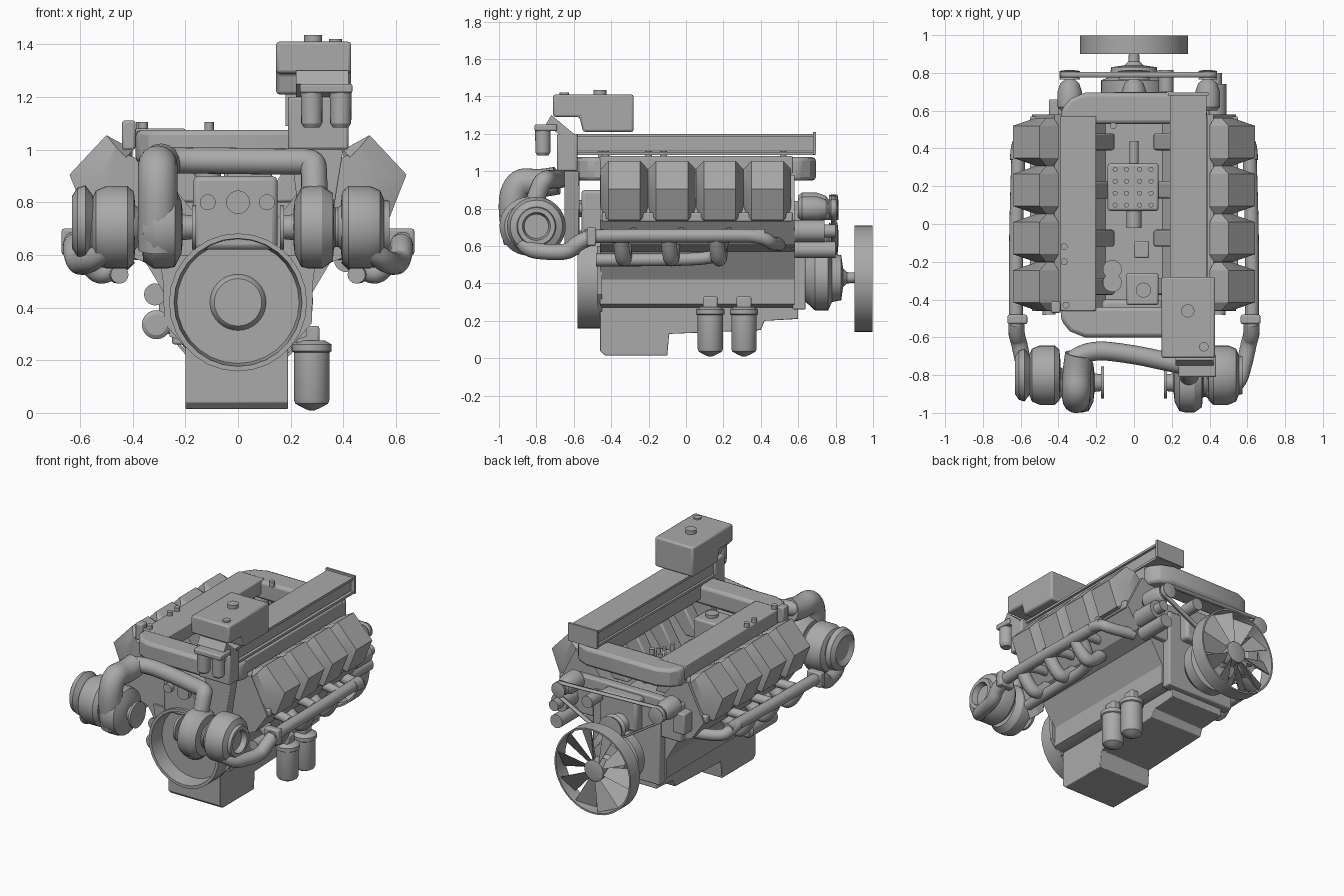
import bpy, bmesh
from math import sin, cos, pi, radians
from mathutils import Vector
from mathutils.geometry import convex_hull_2d

old = bpy.data.objects.get("Cube")
if old:
    bpy.data.objects.remove(old)

grey = bpy.data.materials.new("engine_grey")
grey.use_nodes = True
COLOUR = (0.4, 0.4, 0.4, 1)
grey.diffuse_color = COLOUR
for node in grey.node_tree.nodes:
    if node.type == 'BSDF_PRINCIPLED':
        node.inputs["Base Color"].default_value = COLOUR


def add(name, mesh, bevel=0):
    mesh.materials.clear()
    mesh.materials.append(grey)
    mesh.shade_smooth()
    mesh.set_sharp_from_angle(angle=radians(27))
    ob = bpy.data.objects.new(name, mesh)
    bpy.context.scene.collection.objects.link(ob)
    if bevel:
        mod = ob.modifiers.new("edge_bevel", 'BEVEL')
        mod.width, mod.segments = bevel, 2
    return ob


def loft(name, rings, bevel=0, loop=False, caps=True):
    bm = bmesh.new()
    rows = [[bm.verts.new(p) for p in ring] for ring in rings]
    n = len(rows[0])
    pairs = list(zip(rows, rows[1:])) + ([(rows[-1], rows[0])] if loop else [])
    for a, b in pairs:
        for i in range(n):
            j = (i + 1) % n
            bm.faces.new((a[i], a[j], b[j], b[i]))
    if caps and not loop:
        bm.faces.new(rows[0])
        bm.faces.new(rows[-1])
    bmesh.ops.recalc_face_normals(bm, faces=bm.faces)
    mesh = bpy.data.meshes.new(name)
    bm.to_mesh(mesh)
    bm.free()
    return add(name, mesh, bevel)


def place(axis, t, a, b):
    return {'x': (t, a, b), 'y': (a, t, b), 'z': (a, b, t)}[axis]


def prism(name, pts, axis, lo, hi, bevel=0, caps=True):
    return loft(name, [[place(axis, t, a, b) for a, b in pts] for t in (lo, hi)], bevel, caps=caps)


def box(name, x, y, z, bevel=0.008):
    (a, b), (c, d) = x, y
    return prism(name, [(a, c), (b, c), (b, d), (a, d)], 'z', *z, bevel)


def lathe(name, profile, axis, ca, cb, sides=32, sign=1, loop=False):
    rings = [[place(axis, t * sign, ca + r * cos(2 * pi * i / sides), cb + r * sin(2 * pi * i / sides))
              for i in range(sides)] for t, r in profile]
    return loft(name, rings, loop=loop)


def cyl(name, axis, lo, hi, ca, cb, r, sides=20):
    return lathe(name, [(lo, r), (hi, r)], axis, ca, cb, sides)


def tube(name, pts, r, sx=1):
    cu = bpy.data.curves.new(name, 'CURVE')
    cu.dimensions, cu.bevel_depth, cu.bevel_resolution, cu.use_fill_caps = '3D', r, 6, True
    sp = cu.splines.new('NURBS')
    sp.points.add(len(pts) - 1)
    for p, (x, y, z) in zip(sp.points, pts):
        p.co = (x * sx, y, z, 1)
    sp.use_endpoint_u, sp.order_u, sp.resolution_u = True, 3, 6
    tmp = bpy.data.objects.new(name + "_path", cu)
    bpy.context.scene.collection.objects.link(tmp)
    bpy.context.view_layer.update()
    mesh = bpy.data.meshes.new_from_object(tmp.evaluated_get(bpy.context.evaluated_depsgraph_get()))
    bpy.data.objects.remove(tmp)
    return add(name, mesh)


# Block with V shaped banks and stepped oil pan
half = [(.2, .27), (.26, .29), (.26, .42), (.35, .57), (.45, .61), (.54, .74), (.42, .98), (.31, .94), (.15, .74)]
prism("engine_block", half + [(-x, z) for x, z in reversed(half)], 'y', -.46, .58)
pan = [(-.46, .28), (-.46, .04), (-.435, .015), (-.1, .015), (-.09, .13), (.4, .15), (.42, .2), (.6, .21), (.6, .28)]
prism("oil_pan", pan, 'x', -.2, .19, .004)

# Bell housing and flywheel
lathe("bell_housing", [(-.58, .243), (-.58, .262), (-.46, .262), (-.46, .23)], 'y', 0, .42, 28, loop=True)
cyl("housing_wall", 'y', -.48, -.45, 0, .42, .25, 28)
lathe("flywheel_hub", [(-.51, .05), (-.51, .09), (-.5, .1), (-.47, .11)], 'y', 0, .42)
ear = [(.2, .25), (.28, .34), (.285, .5), (.3, .6)]
prism("housing_flange", ear + [(-x, z) for x, z in reversed(ear)], 'y', -.475, -.45)
box("front_gear_case", (-.17, .15), (-.56, -.4), (.62, .9), .02)
for x, r in ((-.115, .03), (0, .045), (.11, .03)):
    cyl("gear_case_boss", 'y', -.59, -.55, x, .8, r)

# Faceted valve covers and everything mirrored across the banks
section = [(.40, 1.0), (.5, 1.055), (.64, .905), (.575, .74), (.40, .72)]
centre = Vector((.44, .87))
cover_y = [-.33, -.075, .18, .435]
ends = (-.127, -.085, .085, .127)
for s in (1, -1):
    for y in cover_y:
        rings = []
        for d in ends:
            k = .4 if abs(d) > .1 else 1
            rings.append([(s * (centre.x + (x - centre.x) * k), y + d,
                           centre.y + (z - centre.y) * (k + (1 - k) * .6)) for x, z in section])
        loft("valve_cover", rings)
        prism("intake_runner", [(s * x, z) for x, z in ((.1, .8), (.22, 1.0), (.36, 1.0), (.24, .8))],
              'y', y - .045, y + .045, .01)
    box("cover_rail", sorted((s * .38, s * .55)), (-.45, .57), (.73, .78))
    box("intake_rail", sorted((s * .2, s * .39)), (-.46, .57), (.985, 1.08), .006)

    # Exhaust manifold
    tube("exhaust_log", [(.61, .42, .655), (.625, 0, .655), (.625, -.42, .655), (.625, -.54, .65)], .037, s)
    tube("exhaust_downpipe", [(.62, -.5, .65), (.625, -.58, .62), (.61, -.62, .57), (.59, -.72, .565),
                              (.55, -.86, .58), (.48, -.88, .64)], .043, s)
    tube("exhaust_tail", [(.62, .34, .655), (.62, .42, .645), (.58, .46, .61), (.42, .5, .61)], .036, s)
    tube("lower_log", [(.45, -.48, .525), (.46, -.2, .525), (.46, .08, .53), (.5, .18, .55), (.58, .2, .64)], .034, s)
    for y in cover_y[:3]:
        tube("exhaust_elbow", [(.42, y, .6), (.5, y, .52), (.56, y - .01, .55), (.6, y - .02, .64)], .042, s)
        tube("exhaust_port", [(.45, y + .05, .67), (.54, y + .05, .67), (.6, y + .03, .66)], .03, s)
    box("log_flange", sorted((s * .565, s * .67)), (-.53, -.48), (.6, .7), .01)

    # Turbocharger
    lathe("turbine_housing", [(.39, .08), (.395, .135), (.42, .157), (.5, .157), (.54, .14), (.555, .105), (.575, .1),
                              (.575, .075), (.54, .065)], 'x', -.8, .705, sign=s)
    hub = ('x', -.84, .705)
    lathe("turbo_bearing", [(.34, .1), (.37, .075), (.38, .075), (.41, .1)], *hub, sign=s)
    lathe("compressor_housing", [(.21, .055), (.215, .1), (.24, .15), (.27, .157), (.32, .157), (.36, .13), (.365, .07)],
          *hub, sign=s)
    lathe("compressor_inlet", [(.16, .03), (.16, .085), (.175, .085), (.175, .045), (.22, .05)], *hub, sign=s)

# The two turbochargers join in one charge pipe
lathe("turbine_outlet", [(-.55, .1), (-.58, .14), (-.61, .13), (-.63, .1), (-.61, .07)], 'x', -.8, .725)
tube("compressor_scroll", [(-.305, -.9, .62), (-.305, -.94, .8), (-.305, -.9, .95), (-.305, -.78, .93),
                           (-.29, -.69, .95)], .075)
tube("charge_pipe", [(-.32, -.72, .96), (-.25, -.66, .96), (0, -.69, .957), (.18, -.73, .955), (.28, -.75, .955),
                     (.29, -.78, .93), (.29, -.82, .8)], .05)

# Cross ducts at both ends of the intake
for name, y, d in (("rear_duct", .53, .165), ("front_duct", -.44, -.16)):
    right = [(.39, y), (.385, y + d * .45), (.34, y + d * .8), (.26, y + d)]
    prism(name, right + [(-a, b) for a, b in reversed(right)], 'z', .95, 1.075, .02)
box("long_coolant_rail", (.2, .37), (-.6, .69), (1.105, 1.185), .004)
for z in (1.095, 1.19):
    box("rail_flange", (.19, .385), (-.6, .69), (z - .008, z + .008), 0)
box("rail_end_plate", (.18, .395), (.68, .695), (1.09, 1.21), 0)
for x, y in ((-.37, -.12), (-.37, -.2), (-.36, -.43), (-.11, .52)):
    cyl("sensor", 'z', 1.07, 1.105, x, y, .018, 16)
box("lifting_eye", (-.44, -.39), (-.47, -.41), (1.0, 1.11))

# Expansion tank with bracket and fuel filters
prism("expansion_tank", [(-.71, 1.29), (-.57, 1.29), (-.55, 1.21), (-.28, 1.21), (-.28, 1.41), (-.71, 1.41)],
      'x', .145, .43, .012)
cyl("tank_cap", 'z', 1.4, 1.435, .285, -.46, .035, 16)
cyl("tank_plug", 'z', 1.4, 1.42, .37, -.65, .025, 16)
box("tank_bracket", (.19, .42), (-.69, -.58), (1.0, 1.2), .01)
prism("bracket_leg", [(.2, 1.0), (.4, 1.0), (.36, .75), (.3, .55), (.25, .6)], 'y', -.65, -.57, .006)
prism("filter_arm", [(-.6, 1.14), (-.6, 1.2), (-.72, 1.3), (-.75, 1.25)], 'x', .22, .42)
box("filter_head", (.235, .435), (-.81, -.69), (1.215, 1.25))
for x in (.28, .39):
    lathe("fuel_filter", [(1.085, .03), (1.1, .04), (1.23, .042)], 'z', x, -.765, 20)

# Oil filters on one side, starter motor on the other
for y in (.13, .31):
    lathe("oil_filter", [(.01, .012), (.02, .035), (.035, .062), (.05, .068), (.23, .068), (.235, .076), (.26, .076),
                         (.275, .05)], 'z', .28, y)
    box("filter_mount", (.22, .31), (y - .04, y + .04), (.26, .33), .01)
lathe("starter_motor", [(-.47, .04), (-.46, .055), (-.2, .055), (-.18, .04)], 'y', -.31, .335)
cyl("starter_solenoid", 'y', -.45, -.25, -.315, .45, .042)
box("starter_mount", (-.3, -.22), (-.42, -.28), (.3, .5))

# Parts in the valley
box("injection_pump", (-.14, .13), (.07, .32), (.74, .88), .012)
for i in range(4):
    for j, x in enumerate((-.1, -.04, .03, .09)):
        cyl("pump_fitting", 'z', .87, .9 + .02 * ((i + j) % 3), x, .1 + i * .063, .013, 16)
cyl("pump_drive", 'y', .3, .44, 0, .83, .025, 16)
cyl("pump_coupling", 'y', -.02, .08, 0, .82, .04)
box("control_box", (-.04, .13), (-.43, -.26), (.74, .95), .012)
cyl("control_knob", 'z', .94, .97, .05, -.35, .04, 16)
for y in (-.31, -.24):
    cyl("thermostat_housing", 'z', .74, .94, -.115, y, .05)
box("valley_bracket", (0, .08), (-.18, -.09), (.74, .86))

# Timing cover, damper and accessories
box("timing_cover", (-.25, .25), (.57, .64), (.26, .78), .008)
box("accessory_plate", (-.4, .4), (.56, .62), (.58, .84), .012)
box("coolant_housing", (-.12, .16), (.6, .7), (.6, .82), .02)
lathe("crank_damper", [(.63, .12), (.69, .175), (.76, .175), (.78, .13), (.83, .12), (.84, .05), (.86, .03), (.94, .025)],
      'y', 0, .43)
pulleys = [(-.34, .82, .055), (.39, .8, .05), (0, .64, .085)]
for x, z, r in pulleys:
    lathe("belt_pulley", [(.765, r), (.785, r * .85), (.81, r), (.815, r * .4)], 'y', x, z, 24)
    lathe("accessory_body", [(.6, .05), (.62, .065), (.7, .065), (.745, .05), (.77, .02)], 'y', x, z)
cyl("belt_tensioner", 'y', .7, .815, .17, .78, .04)
outline = [Vector((x + r * cos(i * pi / 8), z + r * sin(i * pi / 8))) for x, z, r in pulleys for i in range(16)]
belt = prism("drive_belt", [outline[i] for i in convex_hull_2d(outline)], 'y', .775, .805, caps=False)
belt.modifiers.new("belt_thickness", 'SOLIDIFY').thickness = .012
cyl("alternator", 'y', .58, .74, .43, .68, .06)
cyl("alternator_pulley", 'y', .74, .8, .43, .68, .035)
cyl("coolant_pump", 'y', .58, .8, .41, .58, .045)
box("accessory_box", (-.45, -.36), (.56, .66), (.66, .8))

# Ring fan
fan_z = .425
lathe("fan_ring", [(.9, .274), (.9, .285), (.998, .285), (.998, .274)], 'y', 0, fan_z, 40, loop=True)
lathe("fan_hub", [(.92, .04), (.92, .07), (.985, .07), (.99, .05)], 'y', 0, fan_z)
blades = 10
for i in range(blades):
    a = 2 * pi * i / blades
    rings = []
    for r, spread in ((.06, .25), (.276, .22)):
        edge = [(a - spread, .915), (a + spread, .975), (a + spread, .981), (a - spread, .921)]
        rings.append([(r * cos(t), y, fan_z + r * sin(t)) for t, y in edge])
    loft("fan_blade", rings)
